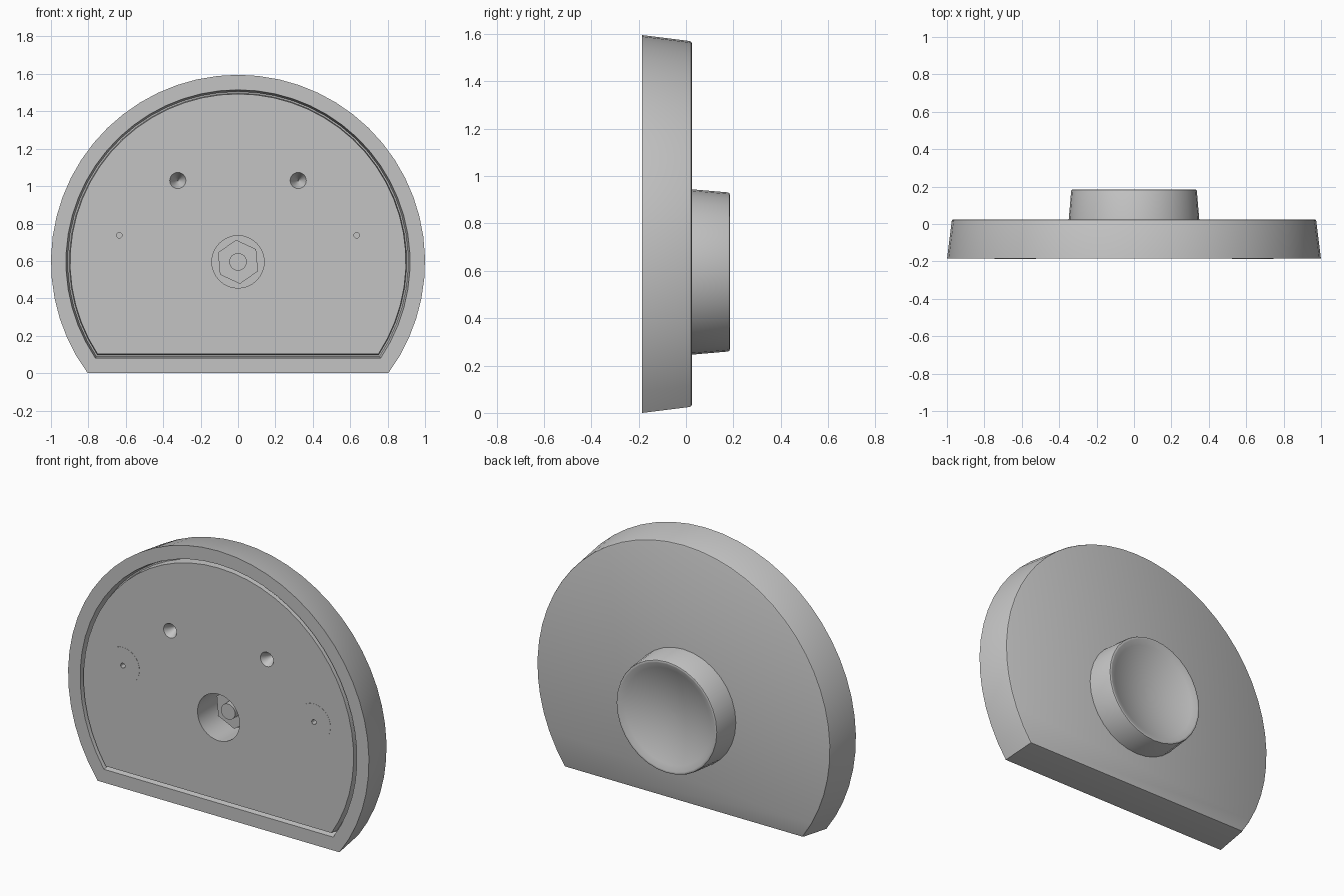
import bpy, bmesh, math

default = bpy.data.objects.get("Cube")
if default:
    bpy.data.objects.remove(default, do_unlink=True)

CZ = 0.595       # height of the disc centre
FRONT = -0.185   # front plane
BACK = 0.025     # back of the plate

grey = bpy.data.materials.new("plain_grey")
grey.use_nodes = True
colour = (0.55, 0.55, 0.55, 1)
grey.diffuse_color = colour
grey.node_tree.nodes["Principled BSDF"].inputs["Base Color"].default_value = colour


def loft(name, rings, closed=False):
    """Skin a list of equal rings; cap the ends, or join last to first."""
    bm = bmesh.new()
    loops = [[bm.verts.new(p) for p in ring] for ring in rings]
    pairs = list(zip(loops, loops[1:]))
    if closed:
        pairs.append((loops[-1], loops[0]))
    else:
        bm.faces.new(loops[0])
        bm.faces.new(loops[-1])
    n = len(loops[0])
    for a, b in pairs:
        for i in range(n):
            j = (i + 1) % n
            bm.faces.new((a[i], a[j], b[j], b[i]))
    bmesh.ops.recalc_face_normals(bm, faces=bm.faces)
    mesh = bpy.data.meshes.new(name)
    bm.to_mesh(mesh)
    bm.free()
    mesh.materials.append(grey)
    obj = bpy.data.objects.new(name, mesh)
    bpy.context.collection.objects.link(obj)
    return obj


def turned(name, profile, x=0, z=CZ, sides=32, turn=0, closed=False):
    """Turn (radius, y) points about an axis running front to back."""
    rings = []
    for r, y in profile:
        angles = [turn + math.tau * i / sides for i in range(sides)]
        rings.append([(x + r * math.cos(a), y, z + r * math.sin(a)) for a in angles])
    return loft(name, rings, closed)


def d_ring(inset, y, steps=40):
    """Circle cut off by a flat base, inset evenly all round."""
    r = 1 - inset
    start = -math.asin((CZ - inset) / r)
    span = math.pi - 2 * start
    angles = [start + span * i / steps for i in range(steps + 1)]
    return [(r * math.cos(a), y, CZ + r * math.sin(a)) for a in angles]


def smooth(obj, degrees=30):
    bpy.ops.object.select_all(action='DESELECT')
    obj.select_set(True)
    bpy.context.view_layer.objects.active = obj
    bpy.ops.object.shade_smooth_by_angle(angle=math.radians(degrees))


def drill(target, cutter):
    cutter.hide_render = True
    mod = target.modifiers.new("hole", 'BOOLEAN')
    mod.operation = 'DIFFERENCE'
    mod.solver = 'EXACT'
    mod.object = cutter
    bpy.context.view_layer.objects.active = target
    bpy.ops.object.modifier_apply(modifier=mod.name)
    bpy.data.objects.remove(cutter, do_unlink=True)


# Tapered plate with a narrow groove round the front face
plate = loft("plate", [d_ring(o, y) for o, y in (
    (0.034, BACK), (0.028, BACK - 0.003), (0.025, BACK - 0.01),
    (0, FRONT), (0.08, FRONT), (0.09, FRONT + 0.05),
    (0.098, FRONT + 0.05), (0.102, FRONT))])

# Central bore, conical dimples and pin holes
drill(plate, turned("bore", [(0.14, FRONT - 0.05), (0.14, 0.015)]))
for side in (-1, 1):
    drill(plate, turned("dimple", [(0.059, FRONT - 0.03), (0.001, FRONT + 0.08)],
                        x=side * 0.322, z=1.03, sides=24))
    drill(plate, turned("pin_hole", [(0.015, FRONT - 0.03), (0.015, FRONT + 0.06)],
                        x=side * 0.635, z=0.737, sides=12))
smooth(plate)

# Flush ring inserts around the pin holes
for side, label in ((-1, "right"), (1, "left")):
    turned(label + "_insert", [(0.11, FRONT + 0.004), (0.11, FRONT - 0.001),
                               (0.015, FRONT - 0.001), (0.015, FRONT + 0.004)],
           x=side * 0.635, z=0.737, closed=True)

# Nut and bolt end at the bottom of the bore
turned("nut", [(0.118, 0.02), (0.118, -0.05)], sides=6, turn=math.radians(35))
smooth(turned("bolt_end", [(0.047, 0.02), (0.047, -0.095)], sides=24))

# Tapered knob on the back with a shallow round dish
knob_profile = [(0.35, BACK - 0.005), (0.349, BACK), (0.336, 0.177),
                (0.333, 0.183), (0.327, 0.185), (0.32, 0.184)]
dish_steps = 10
for i in range(1, dish_steps):
    t = 1 - i / dish_steps
    knob_profile.append((0.32 * t, 0.114 + 0.07 * t * t))
knob_profile.append((0.004, 0.114))
smooth(turned("knob", knob_profile))
